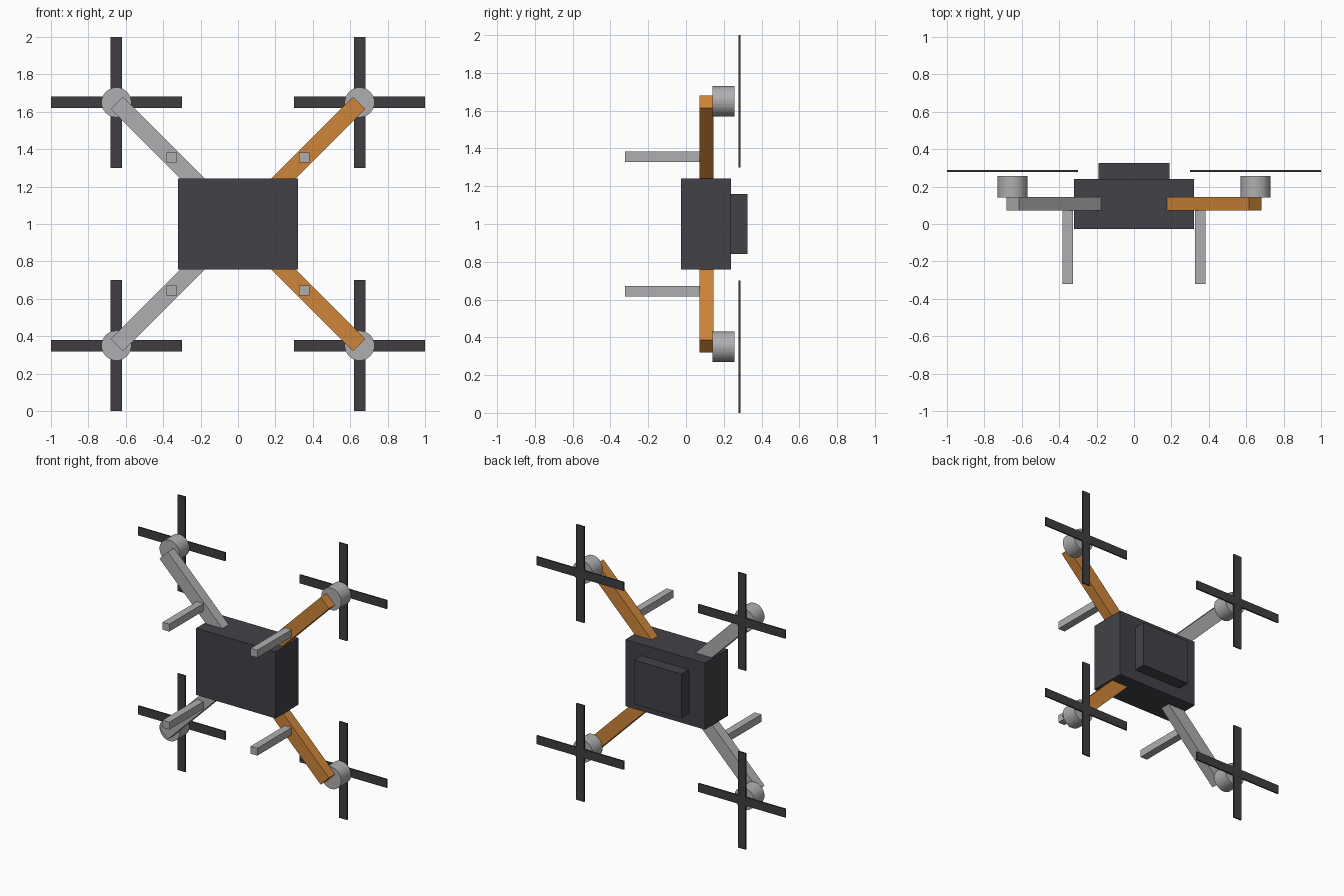
import bpy
import math
from mathutils import Matrix, Vector

cube = bpy.data.objects.get("Cube")
if cube:
    bpy.data.objects.remove(cube, do_unlink=True)


def material(name, color):
    m = bpy.data.materials.new(name)
    m.use_nodes = True
    m.diffuse_color = (*color, 1)
    m.node_tree.nodes["Principled BSDF"].inputs["Base Color"].default_value = (*color, 1)
    return m


charcoal = material("charcoal", (0.055, 0.053, 0.062))
black = material("soft black", (0.05, 0.048, 0.052))
grey = material("light grey", (0.43, 0.43, 0.44))
orange = material("orange", (0.62, 0.235, 0.04))


def box(name, center, size, mat, turn=0):
    """Box with its size applied, turned about the y axis."""
    bpy.ops.mesh.primitive_cube_add(size=1, location=center)
    ob = bpy.context.object
    ob.name = name
    ob.data.transform(Matrix.Rotation(turn, 4, "Y") @ Matrix.Diagonal((*size, 1)))
    ob.data.materials.append(mat)
    return ob


MID = 1.0       # height of the body centre
HUB = 0.65      # offset of each motor from the body centre

# Body and the battery pack on its back
box("body", (0, 0.107, MID), (0.64, 0.265, 0.484), charcoal)
box("battery_pack", (0, 0.275, MID), (0.38, 0.1, 0.32), charcoal)

# Four corners: arm, leg, motor and crossed propeller
for sx, side in ((1, "left"), (-1, "right")):
    for sz, level in ((1, "upper"), (-1, "lower")):
        tag = f"{level}_{side}"
        direction = Vector((sx, 0, sz))

        # Arm runs diagonally from inside the body to the motor
        inner, outer = 0.12, 0.648
        center = Vector((0, 0.108, MID)) + direction * (inner + outer) / 2
        box(f"arm_{tag}", center, ((outer - inner) * math.sqrt(2), 0.074, 0.094),
            orange if sx > 0 else grey, -sx * sz * math.pi / 4)

        # Leg sticks out forward from the arm
        box(f"leg_{tag}", (sx * 0.354, -0.122, MID + sz * 0.356),
            (0.054, 0.4, 0.054), grey)

        # Motor can behind the arm tip
        bpy.ops.mesh.primitive_cylinder_add(
            vertices=32, radius=0.08, depth=0.115,
            location=(sx * HUB, 0.199, MID + sz * HUB),
            rotation=(math.pi / 2, 0, 0))
        motor = bpy.context.object
        motor.name = f"motor_{tag}"
        motor.data.materials.append(grey)

        # Propeller of two crossed blades
        hub = (sx * HUB, 0.283, MID + sz * HUB)
        box(f"propeller_flat_blade_{tag}", hub, (0.7, 0.01, 0.062), black)
        box(f"propeller_upright_blade_{tag}", hub, (0.062, 0.0096, 0.7), black)
